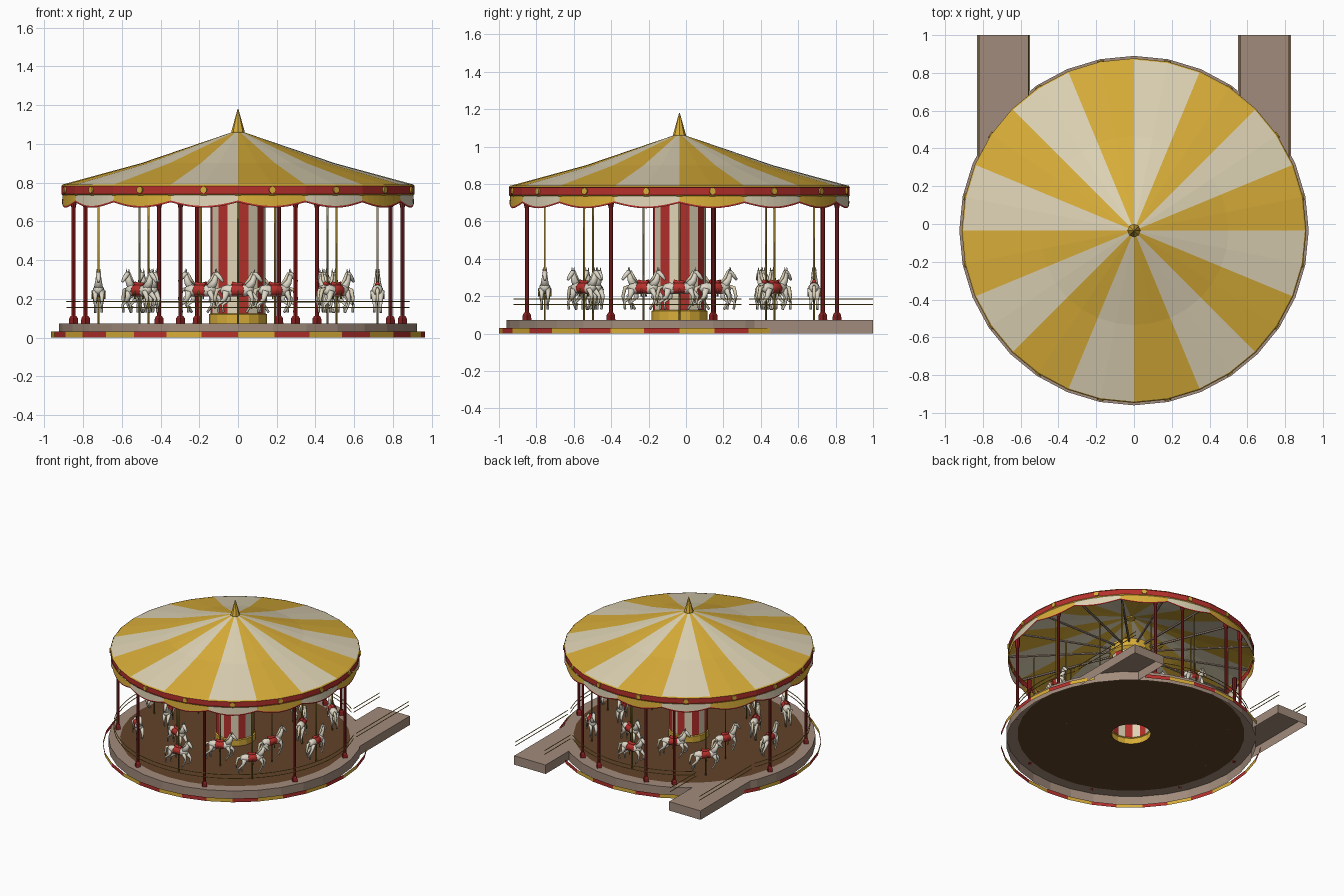
import bpy, bmesh, math
from math import sin, cos, pi, radians, sqrt
from mathutils import Vector, Matrix

if "Cube" in bpy.data.objects:
    bpy.data.objects.remove(bpy.data.objects["Cube"])

CY = -0.035          # ride axis
DECK = 0.072         # deck height
STEP = pi / 8        # one canopy panel


def material(name, rgb):
    m = bpy.data.materials.new(name)
    m.use_nodes = True
    m.diffuse_color = (*rgb, 1)
    m.node_tree.nodes["Principled BSDF"].inputs["Base Color"].default_value = (*rgb, 1)
    return m


YELLOW = material("canvas yellow", (0.69, 0.42, 0.04))
CREAM = material("canvas cream", (0.73, 0.65, 0.46))
RED = material("bright red", (0.47, 0.03, 0.025))
DARK_RED = material("post red", (0.27, 0.015, 0.015))
TAN = material("stone tan", (0.36, 0.26, 0.2))
BROWN = material("floor brown", (0.12, 0.055, 0.022))
GOLD = material("brass", (0.4, 0.27, 0.04))
WHITE = material("horse white", (0.72, 0.68, 0.57))


def finish(bm, name, mats, at=(0, CY, 0), smooth=False):
    me = bpy.data.meshes.new(name)
    bm.to_mesh(me)
    bm.free()
    for m in mats:
        me.materials.append(m)
    for p in me.polygons:
        p.use_smooth = smooth
    ob = bpy.data.objects.new(name, me)
    ob.location = at
    bpy.context.collection.objects.link(ob)
    return ob


def revolve(name, rows, n, mats, rule, keep=lambda i: True):
    """Rows are (radius, height) pairs; height may be a function of angle."""
    bm = bmesh.new()
    grid = []
    for r, z in rows:
        ring = []
        for i in range(n):
            a = 2 * pi * i / n
            ring.append(bm.verts.new((r * cos(a), r * sin(a), z(a) if callable(z) else z)))
        grid.append(ring)
    for j in range(len(rows) - 1):
        for i in range(n):
            if keep(i):
                k = (i + 1) % n
                f = bm.faces.new((grid[j][i], grid[j][k], grid[j + 1][k], grid[j + 1][i]))
                f.material_index = rule(i, j)
    return finish(bm, name, mats)


def sweep(bm, path, mat=0, sides=8):
    """Tapered tube through (point, radius) pairs."""
    pts = [Vector(p) for p, _ in path]
    rings = []
    for i, (p, r) in enumerate(path):
        t = (pts[min(i + 1, len(pts) - 1)] - pts[max(i - 1, 0)]).normalized()
        ref = Vector((0, 1, 0)) if abs(t.y) < 0.9 else Vector((0, 0, 1))
        u = t.cross(ref).normalized()
        v = t.cross(u)
        rings.append([bm.verts.new(pts[i] + r * (cos(a) * u + sin(a) * v))
                      for a in (2 * pi * k / sides for k in range(sides))])
    for a, b in zip(rings, rings[1:]):
        for k in range(sides):
            q = (k + 1) % sides
            bm.faces.new((a[k], a[q], b[q], b[k])).material_index = mat
    bm.faces.new(rings[0][::-1]).material_index = mat
    bm.faces.new(rings[-1]).material_index = mat


def polar(r, a, z):
    return (r * cos(a), r * sin(a), z)


# Deck, floor and striped skirt around the foot
revolve("deck", [(0.925, 0), (0.925, DECK), (0.84, DECK), (0.145, DECK)], 32,
        [TAN, BROWN], lambda i, j: j == 2)
revolve("striped_skirt", [(0.965, 0), (0.965, 0.03)], 32, [YELLOW, RED],
        lambda i, j: i % 2, lambda i: i not in (3, 4, 11, 12))

# Ramps at the back, open underneath
for side, label in ((1, "left"), (-1, "right")):
    bm = bmesh.new()
    xs = [0.55 + 0.28 * k / 6 for k in range(7)]
    outline = [(x, sqrt(0.92 ** 2 - x * x)) for x in xs] + [(0.83, 1 - CY), (0.55, 1 - CY)]
    top = [bm.verts.new((side * x, y, DECK)) for x, y in outline]
    low = [bm.verts.new((side * x, y, 0)) for x, y in outline]
    bm.faces.new(top)
    for k in range(6, len(top)):
        q = (k + 1) % len(top)
        bm.faces.new((top[k], low[k], low[q], top[q]))
    bmesh.ops.recalc_face_normals(bm, faces=bm.faces)
    finish(bm, label + "_ramp", [TAN])

# Double handrails round the deck and along the ramps
bm = bmesh.new()
for z in (0.155, 0.185):
    for start, end in ((-202, 22), (52, 128)):
        n = (end - start) // 4
        sweep(bm, [(polar(0.885, radians(start + (end - start) * k / n), z), 0.003)
                   for k in range(n + 1)], sides=5)
    for x in (-0.82, -0.56, 0.56, 0.82):
        sweep(bm, [((x, sqrt(0.9 ** 2 - x * x), z), 0.003), ((x, 1 - CY, z), 0.003)], sides=5)
finish(bm, "handrails", [GOLD])

# Central column with striped panels and yellow bands
revolve("center_column", [(0.15, DECK), (0.15, 0.12), (0.142, 0.125), (0.142, 0.72),
                          (0.16, 0.74), (0.16, 0.8), (0.03, 0.82)], 16,
        [RED, CREAM, YELLOW], lambda i, j: i % 2 if j == 2 else 2)

# Canopy roof, fascia and scalloped valance
revolve("canopy", [(0.905, 0.79), (0.5, 0.9), (0.03, 1.06)], 32,
        [YELLOW, CREAM], lambda i, j: i // 2 % 2)
revolve("fascia", [(0.905, 0.733), (0.912, 0.741), (0.91, 0.742), (0.91, 0.782),
                   (0.912, 0.783), (0.905, 0.791)], 32,
        [RED, YELLOW], lambda i, j: j in (0, 4))


def hem(a):
    return 0.698 - 0.028 * abs(sin(a * 8))


revolve("valance", [(0.908, hem), (0.908, lambda a: hem(a) + 0.009), (0.905, 0.735)], 128,
        [YELLOW, CREAM, RED], lambda i, j: 2 if j == 0 else i // 8 % 2)

# Finial
bm = bmesh.new()
sweep(bm, [((0, 0, 1.05), 0.034), ((0, 0, 1.065), 0.034), ((0, 0, 1.18), 0.002)])
finish(bm, "finial", [YELLOW])

# Medallions on the fascia and roof spokes
bm = bmesh.new()
spokes = bmesh.new()
for k in range(16):
    a = (k + 0.5) * STEP
    sweep(bm, [(polar(0.9, a, 0.762), 0.018), (polar(0.917, a, 0.762), 0.018)], sides=12)
    a = k * STEP
    sweep(spokes, [(polar(0.14, a, 0.775), 0.009), (polar(0.9, a, 0.775), 0.009)], sides=6)
finish(bm, "medallions", [YELLOW])
finish(spokes, "roof_spokes", [TAN])

# Red posts with square feet
for deg in (-70, -25, 12, 62, 76):
    for label, a in (("left", radians(deg)), ("right", pi - radians(deg))):
        bm = bmesh.new()
        sweep(bm, [((0, 0, DECK), 0.011), ((0, 0, 0.785), 0.011)])
        sweep(bm, [((0, 0, DECK), 0.024), ((0, 0, 0.1), 0.022), ((0, 0, 0.112), 0.014)], sides=4)
        sweep(bm, [((0, 0, 0.67), 0.011), ((0, 0, 0.70), 0.018), ((0, 0, 0.78), 0.018)])
        x, y, _ = polar(0.868, a, 0)
        finish(bm, label + "_post", [DARK_RED], (x, y + CY, 0))


# One galloping horse facing +x, with its brass pole
def limb(bm, y, pts, mat=0, sides=8):
    sweep(bm, [((x, y, z), r) for x, z, r in pts], mat, sides)


bm = bmesh.new()
limb(bm, 0, [(-0.09, 0.243, 0.008), (-0.08, 0.243, 0.022), (-0.055, 0.243, 0.03), (0, 0.238, 0.027),
             (0.045, 0.243, 0.03), (0.07, 0.25, 0.022), (0.08, 0.253, 0.008)], 0, 10)
limb(bm, 0, [(0.048, 0.25, 0.025), (0.075, 0.285, 0.018), (0.088, 0.325, 0.012)])
limb(bm, 0, [(0.077, 0.331, 0.009), (0.088, 0.327, 0.014), (0.108, 0.308, 0.011), (0.124, 0.288, 0.007)])
limb(bm, 0, [(0.035, 0.275, 0.006), (0.058, 0.3, 0.009), (0.074, 0.335, 0.006)], 3, 6)
limb(bm, 0, [(-0.08, 0.255, 0.007), (-0.108, 0.245, 0.011), (-0.12, 0.2, 0.009), (-0.117, 0.165, 0.002)], 3, 6)
for s in (-1, 1):
    d = 0.012 * s
    limb(bm, 0.008 * s, [(0.085, 0.335, 0.005), (0.084, 0.355, 0.001)], 0, 5)
    limb(bm, 0.017 * s, [(0.055, 0.24, 0.017), (0.085 + d, 0.2, 0.01), (0.078 + d, 0.165, 0.006),
                         (0.055 + d, 0.142 + d, 0.007)], 0, 7)
    limb(bm, 0.017 * s, [(-0.06, 0.24, 0.021), (-0.06 + d, 0.195, 0.012), (-0.093 + d, 0.168, 0.007),
                         (-0.088 + d, 0.13, 0.007)], 0, 7)
# Saddle cloth, raised seat and stirrups
limb(bm, 0, [(-0.035, 0.244, 0.029), (-0.03, 0.243, 0.031), (0.025, 0.243, 0.031), (0.03, 0.244, 0.029)], 1, 10)
limb(bm, 0, [(-0.032, 0.28, 0.01), (-0.01, 0.271, 0.013), (0.015, 0.272, 0.012), (0.026, 0.28, 0.006)], 1)
for s in (-1, 1):
    limb(bm, 0.032 * s, [(0, 0.24, 0.002), (0, 0.198, 0.005)], 2, 5)
sweep(bm, [((0, 0, DECK), 0.0055), ((0, 0, 0.775), 0.0055)], 2, 6)
bmesh.ops.recalc_face_normals(bm, faces=bm.faces)
horse = finish(bm, "horse", [WHITE, RED, GOLD, CREAM], smooth=True)

# Outer and inner rings of horses, eight each
for k in range(16):
    ob = horse if k == 0 else horse.copy()
    if k:
        bpy.context.collection.objects.link(ob)
    ob.name = ("outer" if k % 2 == 0 else "inner") + "_horse"
    a = k * STEP
    x, y, _ = polar(0.72 if k % 2 == 0 else 0.5, a, 0)
    ob.location = (x, y + CY, 0)
    ob.rotation_euler.z = a + pi / 2
